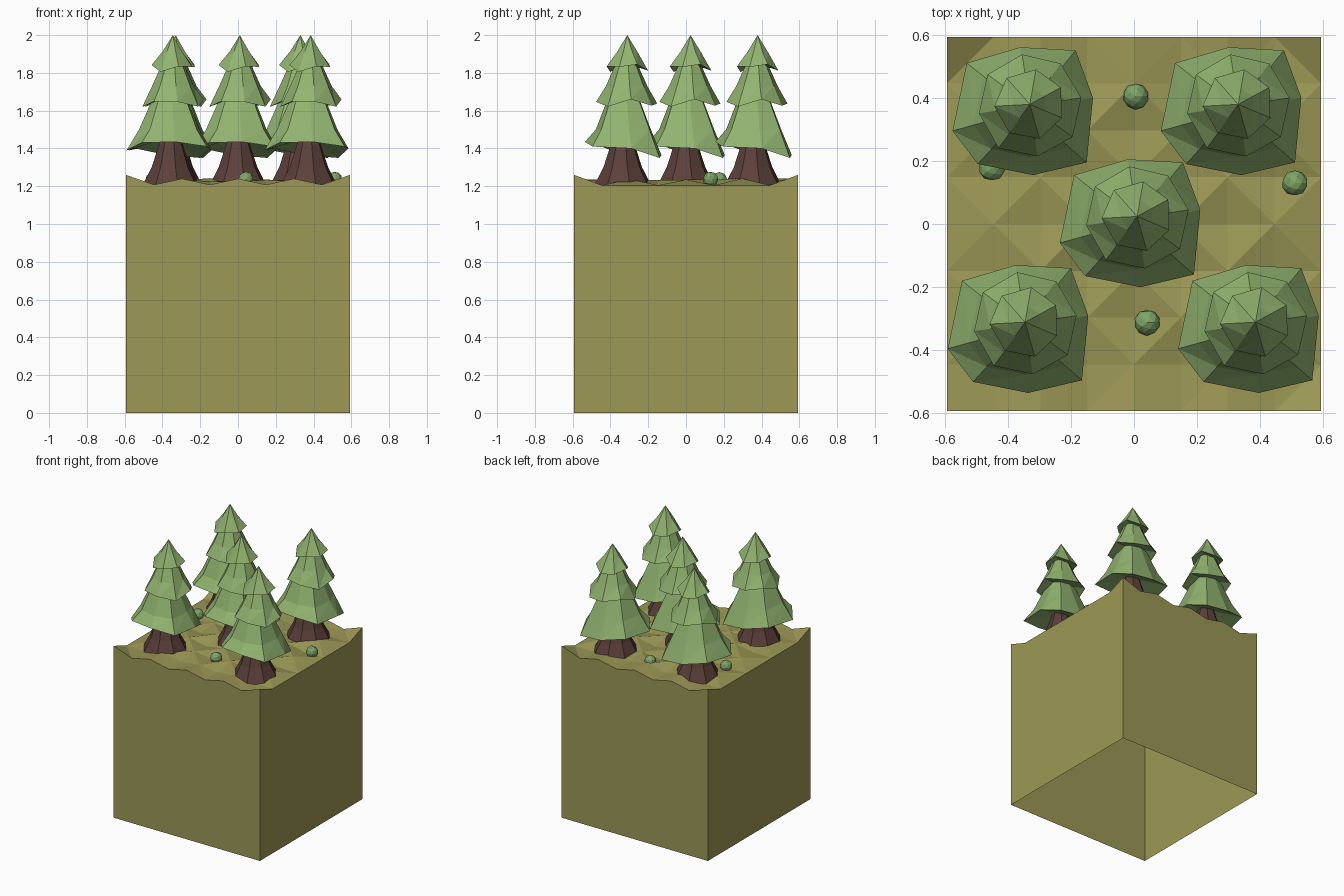
import bpy, bmesh, math, random
from mathutils import Vector

if "Cube" in bpy.data.objects:
    bpy.data.objects.remove(bpy.data.objects["Cube"])

random.seed(7)


def material(name, r, g, b):
    lin = [((c / 255 + 0.055) / 1.055) ** 2.4 for c in (r, g, b)]
    m = bpy.data.materials.new(name)
    m.diffuse_color = (*lin, 1)
    m.use_nodes = True
    m.node_tree.nodes["Principled BSDF"].inputs["Base Color"].default_value = m.diffuse_color
    return m


EARTH = material("olive earth", 156, 152, 86)
LEAF = material("pine green", 146, 180, 112)
BARK = material("dark bark", 92, 64, 58)
BUSH = material("bush green", 126, 164, 102)


def finish(bm, name, mat, loc=(0, 0, 0), recalc=True):
    if recalc:
        bmesh.ops.recalc_face_normals(bm, faces=bm.faces)
    me = bpy.data.meshes.new(name)
    bm.to_mesh(me)
    bm.free()
    me.materials.append(mat)
    ob = bpy.data.objects.new(name, me)
    ob.location = loc
    bpy.context.collection.objects.link(ob)
    return ob


# Ground block: bumpy triangulated top, straight walls, open underneath
N, H = 8, 0.593


def ground_height(i, j):
    if i in (0, N) and j in (0, N):
        return 1.26
    if i in (0, N):
        return 1.205
    if j in (0, N):
        return 1.24 if i % 2 == 0 else 1.208
    return 1.205 + 0.035 * ((i + j) % 2) * random.uniform(0.5, 1.1)


bm = bmesh.new()
grid = [[bm.verts.new((-H + 2 * H * i / N, -H + 2 * H * j / N, ground_height(i, j)))
         for j in range(N + 1)] for i in range(N + 1)]
for i in range(N):
    for j in range(N):
        a, b, c, d = grid[i][j], grid[i + 1][j], grid[i + 1][j + 1], grid[i][j + 1]
        tris = ((a, b, c), (a, c, d)) if (i + j) % 2 else ((a, b, d), (b, c, d))
        for t in tris:
            bm.faces.new(t)
foot = {(i, j): bm.verts.new((-H if i == 0 else H, -H if j == 0 else H, 0))
        for i in (0, N) for j in (0, N)}
walls = [([grid[k][0] for k in range(N + 1)], (0, 0), (N, 0)),
         ([grid[N][k] for k in range(N + 1)], (N, 0), (N, N)),
         ([grid[N - k][N] for k in range(N + 1)], (N, N), (0, N)),
         ([grid[0][N - k] for k in range(N + 1)], (0, N), (0, 0))]
for top, start, end in walls:
    bm.faces.new([foot[start], foot[end]] + top[::-1])
finish(bm, "ground_block", EARTH)


# One foliage tier: drooping uneven rim, kinked slope, hollowed underside
def tier(bm, rim, centre, levels, under_z):
    rings = [[bm.verts.new(p) for p in rim]]
    for scale, z in levels:
        if scale:
            rings.append([bm.verts.new((centre[0] + (p[0] - centre[0]) * scale,
                                        centre[1] + (p[1] - centre[1]) * scale, z)) for p in rim])
    n = len(rim)
    for lo, hi in zip(rings, rings[1:]):
        for k in range(n):
            m = (k + 1) % n
            bm.faces.new((lo[k], lo[m], hi[m]))
            bm.faces.new((lo[k], hi[m], hi[k]))
    apex = bm.verts.new((*centre, levels[-1][1]))
    under = bm.verts.new((*centre, under_z))
    for k in range(n):
        m = (k + 1) % n
        bm.faces.new((rings[-1][k], rings[-1][m], apex))
        bm.faces.new((rings[0][m], rings[0][k], under))


def ring(centre, radius, z, n, phase, wobble):
    pts = []
    for k in range(n):
        a = phase + 2 * math.pi * k / n
        r = radius * (1 + wobble * math.sin(3.1 * k))
        pts.append((centre[0] + r * math.cos(a), centre[1] + r * math.sin(a),
                    z + 0.02 * math.cos(2.3 * k)))
    return pts


LOW_RIM = [(0.02, -0.20, 1.435), (0.19, -0.16, 1.41), (0.21, 0.045, 1.40),
           (0.155, 0.195, 1.35), (-0.02, 0.205, 1.365), (-0.19, 0.155, 1.40),
           (-0.235, -0.06, 1.39), (-0.155, -0.165, 1.43)]
TREES = [(0, 0), (-0.34, 0.355), (0.32, 0.355), (-0.355, -0.335), (0.375, -0.335)]

for t, (x, y) in enumerate(TREES, 1):
    # Foliage
    bm = bmesh.new()
    tier(bm, LOW_RIM, (0.0, 0.005), [(0.72, 1.50), (0.38, 1.68), (0, 1.70)], 1.46)
    tier(bm, ring((0.01, 0.02), 0.165, 1.64, 8, 0.15, 0.06), (0.01, 0.02),
         [(0.68, 1.73), (0.32, 1.86), (0, 1.87)], 1.68)
    tier(bm, ring((0.01, 0.024), 0.112, 1.825, 7, 0.5, 0.06), (0.01, 0.024),
         [(0.47, 1.915), (0, 2.0)], 1.85)
    finish(bm, f"tree_foliage_{t}", LEAF, (x, y, 0))

    # Flared trunk
    bm = bmesh.new()
    rings = [[bm.verts.new((r * math.cos(a), r * math.sin(a), z))
              for a in [math.pi * (k + 0.3) / 4 for k in range(8)]]
             for r, z in ((0.158, 1.2), (0.105, 1.30), (0.062, 1.43), (0.04, 1.55))]
    for lo, hi in zip(rings, rings[1:]):
        for k in range(8):
            bm.faces.new((lo[k], lo[(k + 1) % 8], hi[(k + 1) % 8], hi[k]))
    bm.faces.new(rings[0][::-1])
    bm.faces.new(rings[-1])
    finish(bm, f"tree_trunk_{t}", BARK, (x, y, 0))

# Small round bushes
for b, (x, y) in enumerate([(0.005, 0.405), (-0.45, 0.178), (0.51, 0.13), (0.042, -0.312)], 1):
    bm = bmesh.new()
    bmesh.ops.create_icosphere(bm, subdivisions=2, radius=0.041)
    for v in bm.verts:
        v.co *= random.uniform(0.95, 1.04)
    finish(bm, f"bush_{b}", BUSH, (x, y, 1.235))
